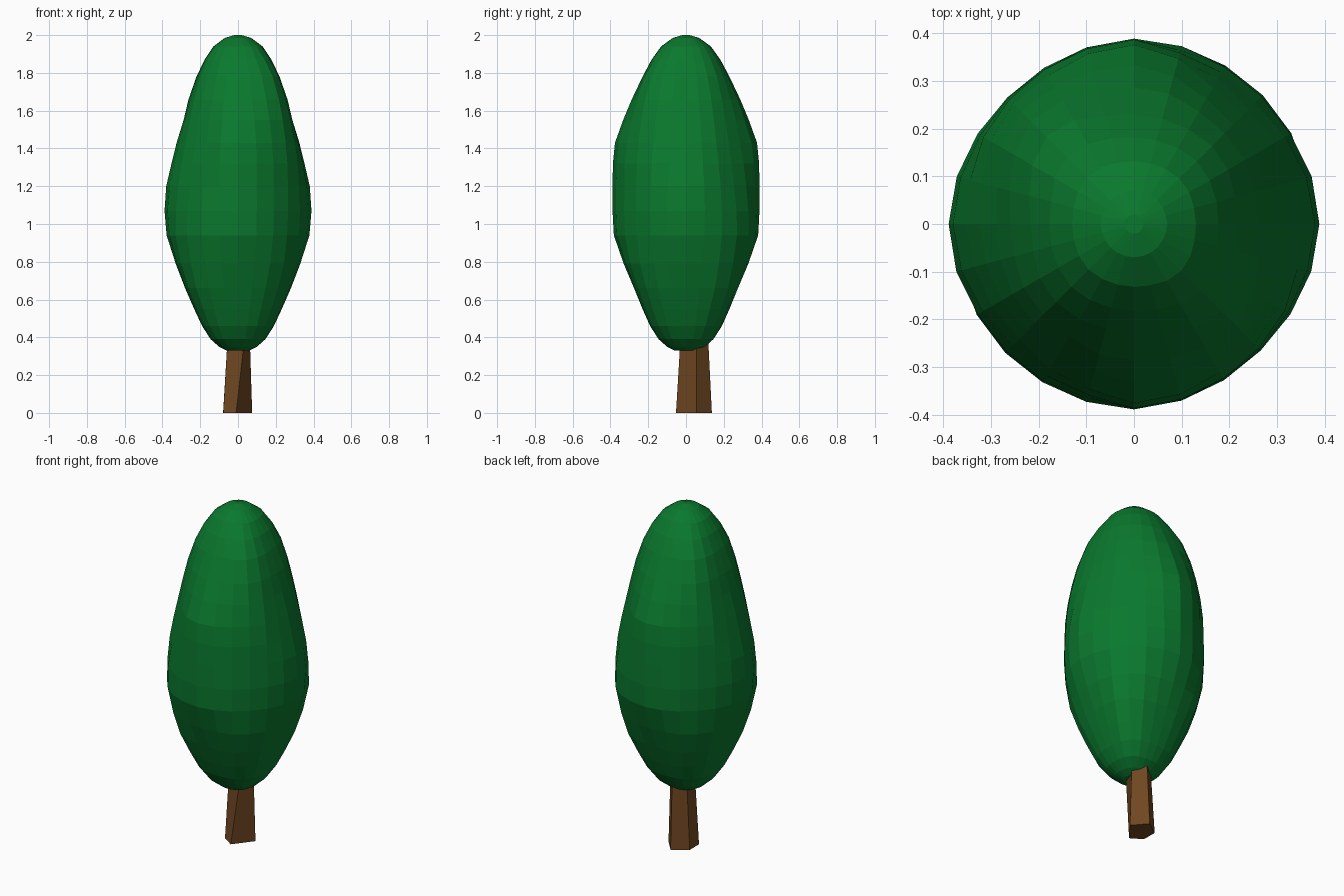
import bpy, math, random

random.seed(4)


def material(name, rgb):
    m = bpy.data.materials.new(name)
    m.diffuse_color = (*rgb, 1.0)
    return m


def make_object(name, verts, faces, mat):
    mesh = bpy.data.meshes.new(name)
    mesh.from_pydata(verts, [], faces)
    mesh.materials.append(mat)
    mesh.update()
    obj = bpy.data.objects.new(name, mesh)
    bpy.context.collection.objects.link(obj)
    return obj


def loft(rings):
    """Join equal-sized rings, listed bottom to top, and cap both ends."""
    n = len(rings[0])
    verts = [p for ring in rings for p in ring]
    faces = [tuple(reversed(range(n)))]
    for k in range(len(rings) - 1):
        for i in range(n):
            j = (i + 1) % n
            faces.append((k * n + i, k * n + j, (k + 1) * n + j, (k + 1) * n + i))
    last = (len(rings) - 1) * n
    faces.append(tuple(range(last, last + n)))
    return verts, faces


green = material("leaf green", (0.003, 0.19, 0.027))
brown = material("bark brown", (0.158, 0.062, 0.015))

# Crown: height, then radius at 0, 45, 90 and 135 degrees (opposite sides match)
profile = [
    (0.33, 0.06, 0.06, 0.06, 0.06), (0.35, 0.10, 0.105, 0.10, 0.10),
    (0.39, 0.145, 0.16, 0.145, 0.15), (0.46, 0.19, 0.215, 0.19, 0.205),
    (0.55, 0.232, 0.262, 0.23, 0.25), (0.66, 0.28, 0.315, 0.275, 0.30),
    (0.79, 0.33, 0.355, 0.33, 0.345), (0.94, 0.378, 0.386, 0.382, 0.372),
    (1.07, 0.389, 0.38, 0.389, 0.376), (1.20, 0.38, 0.362, 0.389, 0.376),
    (1.32, 0.352, 0.342, 0.387, 0.371), (1.43, 0.325, 0.32, 0.376, 0.36),
    (1.55, 0.288, 0.298, 0.333, 0.337), (1.66, 0.26, 0.272, 0.287, 0.306),
    (1.78, 0.217, 0.232, 0.23, 0.26), (1.87, 0.177, 0.188, 0.182, 0.20),
    (1.94, 0.13, 0.135, 0.132, 0.14), (1.985, 0.07, 0.07, 0.07, 0.07),
    (2.0, 0.02, 0.02, 0.02, 0.02),
]
SIDES = 24
rings = []
for z, *radii in profile:
    # gentle uneven lumps, repeated on the opposite side of the crown
    bumps = [1 - 0.012 * random.random() for _ in range(SIDES // 2)]
    bumps[0] = bumps[SIDES // 4] = 1.0
    ring = []
    for i in range(SIDES):
        a = 2 * math.pi * i / SIDES
        step, t = divmod(i * 8 / SIDES, 1)
        t = (1 - math.cos(math.pi * t)) / 2
        r = radii[int(step) % 4] * (1 - t) + radii[(int(step) + 1) % 4] * t
        r *= bumps[i % (SIDES // 2)]
        ring.append((r * math.cos(a), r * math.sin(a), z))
    rings.append(ring)
make_object("crown", *loft(rings), green)

# Trunk: uneven five-sided taper, running up into the crown
base = [(-0.01, -0.053), (0.075, 0.056), (0.005, 0.137), (-0.079, 0.078), (-0.078, -0.01)]
top = [(0.033, -0.03), (0.063, 0.056), (0.008, 0.118), (-0.056, 0.072), (-0.056, -0.005)]
make_object("trunk", *loft([[(x, y, 0.0) for x, y in base],
                            [(x, y, 0.38) for x, y in top]]), brown)
